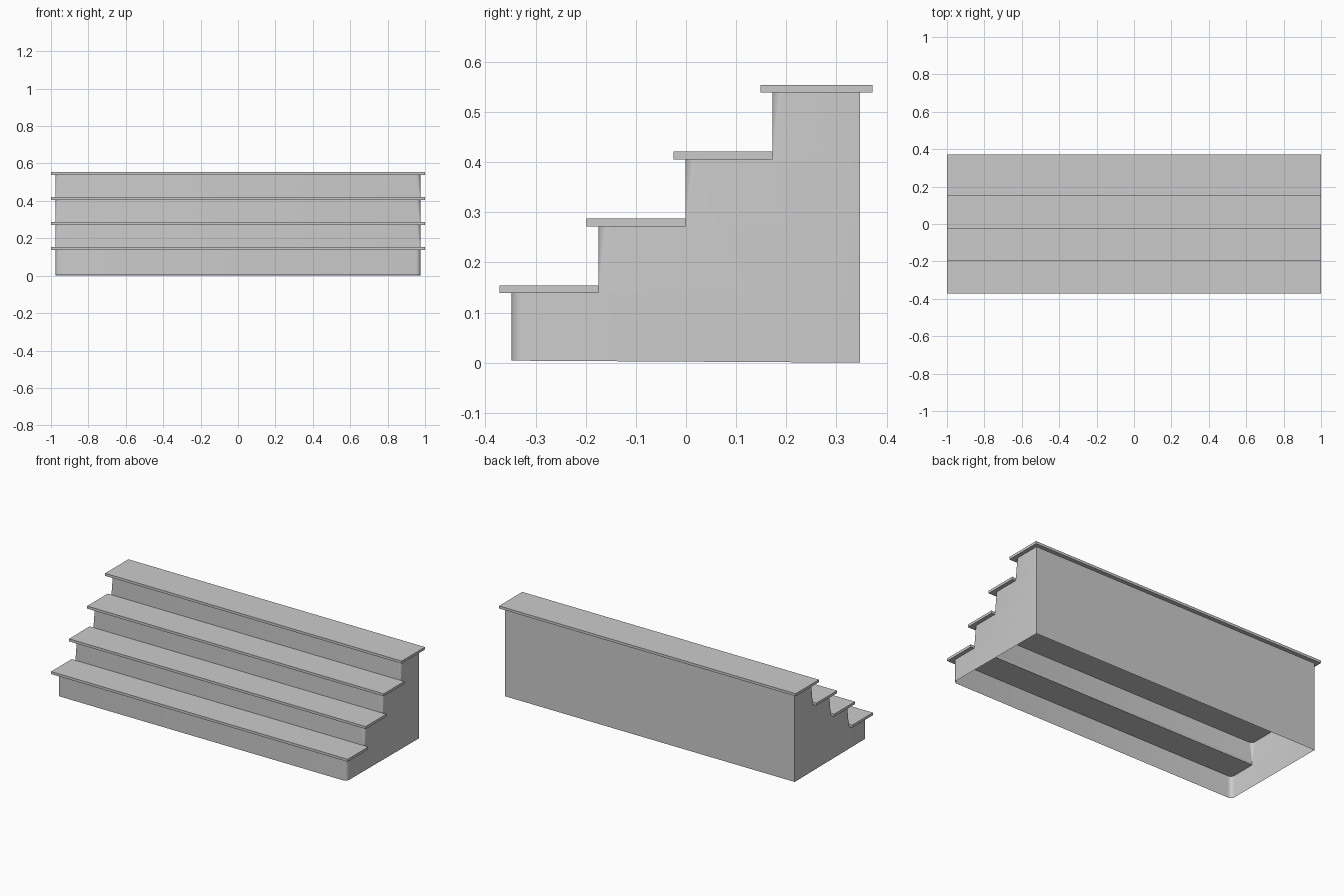
import bpy, bmesh, math

cube = bpy.data.objects.get("Cube")
if cube:
    bpy.data.objects.remove(cube, do_unlink=True)

STEPS, RUN, RISE = 4, 0.1735, 0.1333
HALF_W, BACK = 0.976, 0.347
FRONT, TREAD_FRONT = -0.348, -0.372
TREAD_TOP, THICK, RADIUS = 0.154, 0.0155, 0.024

grey = bpy.data.materials.new("light grey")
grey.use_nodes = True
color = (0.6, 0.6, 0.6, 1)
grey.diffuse_color = color
grey.node_tree.nodes["Principled BSDF"].inputs["Base Color"].default_value = color


def finish(bm, name, smooth=False):
    bmesh.ops.recalc_face_normals(bm, faces=bm.faces)
    mesh = bpy.data.meshes.new(name)
    bm.to_mesh(mesh)
    bm.free()
    mesh.materials.append(grey)
    obj = bpy.data.objects.new(name, mesh)
    bpy.context.collection.objects.link(obj)
    if smooth:
        bpy.ops.object.select_all(action="DESELECT")
        obj.select_set(True)
        bpy.context.view_layer.objects.active = obj
        bpy.ops.object.shade_smooth_by_angle(angle=math.radians(35))
    return obj


def outline(front, radius, segments=5):
    """Plan of the hollow body: square back, rounded front corners."""
    arc = []
    for k in range(segments + 1):
        a = math.pi / 2 * k / segments
        arc.append((HALF_W - radius + radius * math.cos(a),
                    front + radius - radius * math.sin(a)))
    right = [(HALF_W, BACK)] + arc
    return right + [(-x, y) for x, y in reversed(right)]


def wall(name, front, z0, z1, r0, r1, drop=0):
    """Loft an open wall; its lower edge falls by drop towards the back."""
    bm = bmesh.new()
    low = [bm.verts.new((x, y, z0 - drop * (y - front) / (BACK - front)))
           for x, y in outline(front, r0)]
    high = [bm.verts.new((x, y, z1)) for x, y in outline(front, r1)]
    n = len(low)
    for i in range(n):
        j = (i + 1) % n
        bm.faces.new((low[i], low[j], high[j], high[i]))
    return finish(bm, name, smooth=True)


def box(name, y0, y1, z0, z1):
    bm = bmesh.new()
    bmesh.ops.create_cube(bm, size=1)
    for v in bm.verts:
        v.co = (v.co.x * 2, y1 if v.co.y > 0 else y0, z1 if v.co.z > 0 else z0)
    return finish(bm, name)


for i in range(STEPS):
    top = TREAD_TOP + RISE * i
    under = top - THICK
    # Hollow riser and side walls; upper corners taper from square to round
    first = i == 0
    wall(f"riser_body_{i + 1}", FRONT + RUN * i,
         0.004 if first else under - RISE, under,
         RADIUS if first else 0.001, RADIUS, 0.004 if first else 0)
    # Overhanging tread, deeper on the top step
    y0 = TREAD_FRONT + RUN * i
    depth = 0.198 if i < STEPS - 1 else 0.2235
    box(f"tread_{i + 1}", y0, y0 + depth, under, top)
